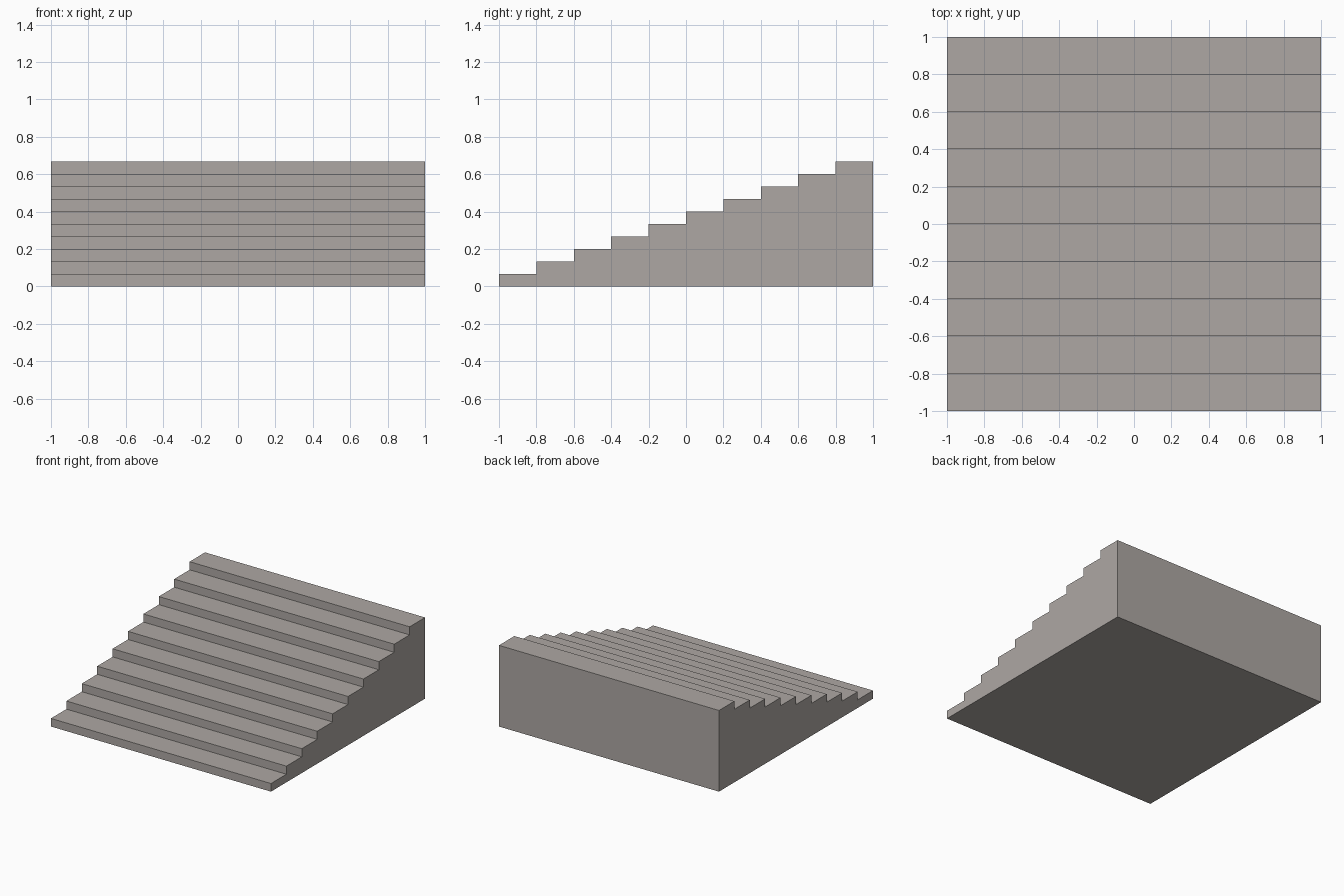
import bpy
import bmesh
from mathutils import Matrix

if "Cube" in bpy.data.objects:
    bpy.data.objects.remove(bpy.data.objects["Cube"])

STEPS = 10
WIDTH = 2.0
DEPTH = 2.0 / STEPS
RISE = 0.667 / STEPS

stone = bpy.data.materials.new("warm grey stone")
stone.diffuse_color = (0.42, 0.39, 0.37, 1.0)
stone.use_nodes = True
stone.node_tree.nodes["Principled BSDF"].inputs["Base Color"].default_value = stone.diffuse_color


def add_block(name, size, centre):
    """Solid block with the given size and centre."""
    mesh = bpy.data.meshes.new(name)
    bm = bmesh.new()
    bmesh.ops.create_cube(bm, size=1.0, matrix=Matrix.Diagonal((*size, 1.0)))
    bm.to_mesh(mesh)
    bm.free()
    mesh.materials.append(stone)
    obj = bpy.data.objects.new(name, mesh)
    obj.location = centre
    bpy.context.collection.objects.link(obj)


# Steps: full-height blocks rising from front to back
for i in range(STEPS):
    height = RISE * (i + 1)
    add_block(f"step_{i + 1:02d}", (WIDTH, DEPTH, height),
              (0, -1 + DEPTH * (i + 0.5), height / 2))
